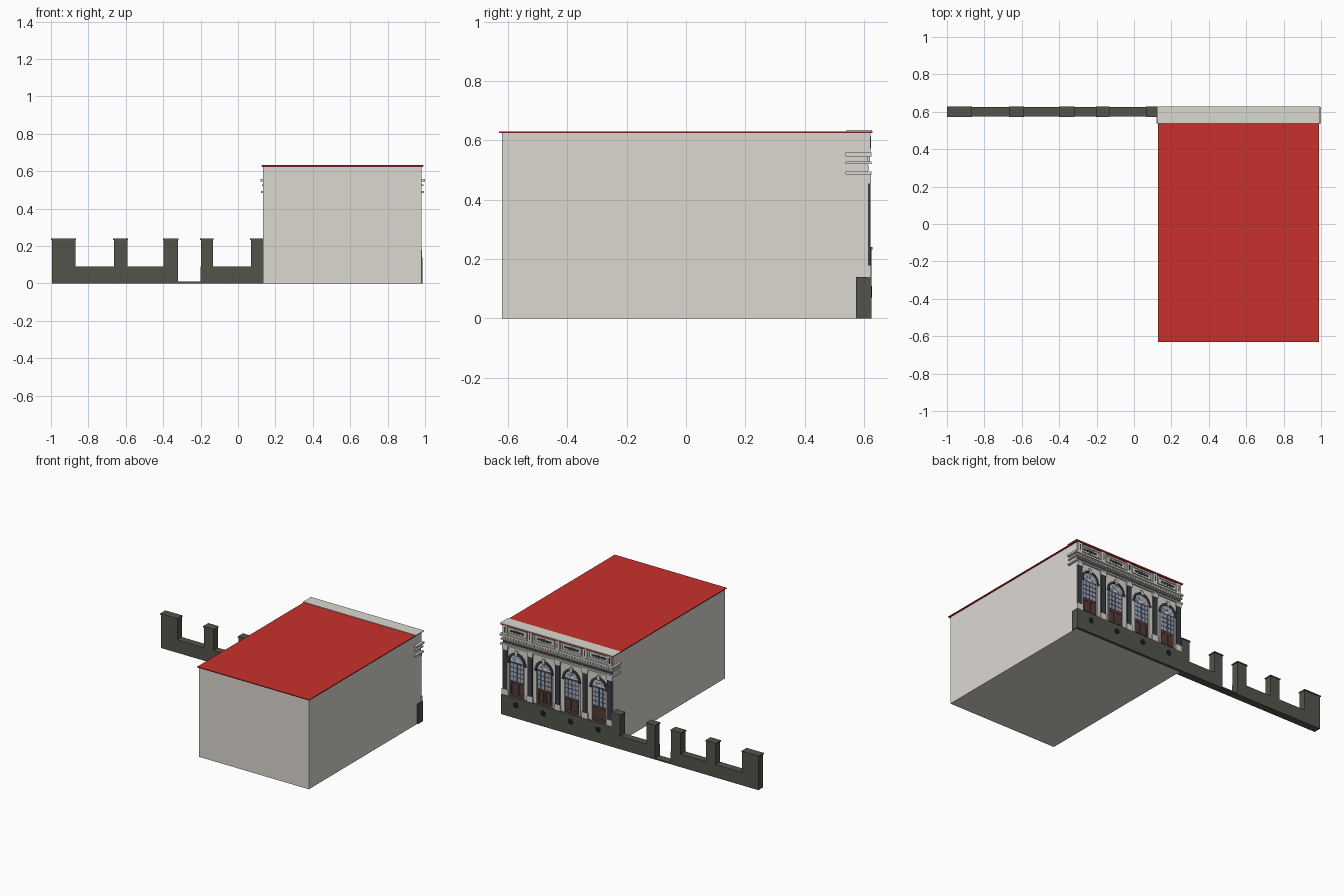
import bpy, bmesh
from math import sin, cos, pi

if "Cube" in bpy.data.objects:
    bpy.data.objects.remove(bpy.data.objects["Cube"])


def material(name, r, g, b):
    m = bpy.data.materials.new(name)
    m.diffuse_color = (r, g, b, 1)
    m.use_nodes = True
    m.node_tree.nodes["Principled BSDF"].inputs["Base Color"].default_value = m.diffuse_color
    return m


STONE = material("pale_plaster", 0.72, 0.69, 0.64)
DARK = material("dark_stone", 0.085, 0.09, 0.07)
RED = material("red_roof", 0.58, 0.03, 0.025)
SLATE = material("slate_column", 0.04, 0.05, 0.06)
WOOD = material("brown_wood", 0.09, 0.045, 0.04)
GLASS = material("blue_glass", 0.33, 0.42, 0.6)
BLACK = material("black_void", 0.01, 0.01, 0.01)


def prisms(name, outlines, y0, y1, mat):
    """One object made of x-z outlines, each extruded from y0 to y1."""
    bm = bmesh.new()
    for pts in outlines:
        face = bm.faces.new([bm.verts.new((x, y0, z)) for x, z in pts])
        ext = bmesh.ops.extrude_face_region(bm, geom=[face], use_keep_orig=True)
        verts = [e for e in ext["geom"] if isinstance(e, bmesh.types.BMVert)]
        bmesh.ops.translate(bm, vec=(0, y1 - y0, 0), verts=verts)
    bmesh.ops.recalc_face_normals(bm, faces=bm.faces)
    mesh = bpy.data.meshes.new(name)
    bm.to_mesh(mesh)
    bm.free()
    mesh.materials.append(mat)
    ob = bpy.data.objects.new(name, mesh)
    bpy.context.collection.objects.link(ob)
    return ob


def rect(x0, x1, z0, z1):
    return [(x0, z0), (x1, z0), (x1, z1), (x0, z1)]


def box(name, x0, x1, y0, y1, z0, z1, mat):
    return prisms(name, [rect(x0, x1, z0, z1)], y0, y1, mat)


def arc(cx, cz, r, a0=0.0, a1=pi, n=16):
    return [(cx + r * cos(a0 + (a1 - a0) * i / n),
             cz + r * sin(a0 + (a1 - a0) * i / n)) for i in range(n + 1)]


def ellipse(cx, cz, rx, rz, n=12):
    return [(cx + rx * cos(2 * pi * i / n), cz + rz * sin(2 * pi * i / n)) for i in range(n)]


def frame(x0, x1, z0, z1, t):
    return [rect(x0, x1, z0, z0 + t), rect(x0, x1, z1 - t, z1),
            rect(x0, x0 + t, z0 + t, z1 - t), rect(x1 - t, x1, z0 + t, z1 - t)]


# Main block, roof and parapet cap
X0, X1, BASE, SPRING = 0.135, 0.98, 0.14, 0.38
PITCH = (X1 - X0) / 4
box("building_body", X0, X1, -0.62, 0.604, 0, 0.624, STONE)
box("roof", 0.127, 0.99, -0.63, 0.628, 0.624, 0.63, RED)
box("parapet_cap", 0.123, 0.995, 0.54, 0.627, 0.63, 0.634, STONE)

# Plinth with round vents
box("facade_plinth", X0, 0.986, 0.572, 0.625, 0, BASE, DARK)
centres = [X0 + PITCH * (i + 0.5) for i in range(4)]
prisms("plinth_vents", [ellipse(c, 0.09, 0.02, 0.02, 20) for c in centres], 0.62, 0.626, BLACK)

# Bays: wall with arched opening, door, glazing and arch mouldings
for i, c in enumerate(centres, 1):
    a, b, r, h = c - PITCH / 2, c + PITCH / 2, 0.055, PITCH / 2
    wall = [(a, BASE), (c - r, BASE)] + arc(c, SPRING, r, pi, 0) + \
           [(c + r, BASE), (b, BASE), (b, 0.625), (a, 0.625)]
    prisms(f"bay_wall_{i}", [wall], 0.604, 0.613, STONE)
    box(f"door_{i}", c - r, c + r, 0.603, 0.607, BASE, SPRING, WOOD)
    prisms(f"door_panels_{i}", [q for s in (-1, 1) for q in
           frame(c + s * 0.027 - 0.02, c + s * 0.027 + 0.02, 0.155, 0.235, 0.005)],
           0.607, 0.609, WOOD)
    panes = [rect(c + dx - 0.010, c + dx + 0.010, 0.25 + k * 0.031, 0.276 + k * 0.031)
             for dx in (-0.040, -0.0155, 0.0155, 0.040) for k in range(4)]
    prisms(f"door_panes_{i}", panes, 0.606, 0.609, GLASS)
    prisms(f"lunette_{i}", [arc(c, SPRING, r)], 0.603, 0.607, STONE)
    prisms(f"lunette_glass_{i}", [arc(c, SPRING + 0.004, 0.042, pi * k / 4 + 0.08, pi * (k + 1) / 4 - 0.08, 5)
           + arc(c, SPRING + 0.004, 0.016, pi * (k + 1) / 4 - 0.15, pi * k / 4 + 0.15, 3)
           for k in range(4)], 0.606, 0.609, GLASS)
    prisms(f"arch_moulding_{i}", [arc(c, SPRING, 0.070) + arc(c, SPRING, 0.055, pi, 0)],
           0.610, 0.619, SLATE)
    prisms(f"keystone_{i}", [[(c - 0.007, 0.43), (c + 0.007, 0.43), (c + 0.011, 0.465), (c - 0.011, 0.465)]],
           0.610, 0.622, STONE)
    prisms(f"window_jambs_{i}", [rect(c + s * 0.0625 - 0.0055, c + s * 0.0625 + 0.0055, BASE, SPRING)
           for s in (-1, 1)], 0.610, 0.617, STONE)
    prisms(f"imposts_{i}", [rect(c + s * 0.064 - 0.009, c + s * 0.064 + 0.009, SPRING - 0.012, SPRING)
           for s in (-1, 1)], 0.610, 0.620, SLATE)
    # Parapet panel and its ornament
    prisms(f"parapet_frame_{i}", frame(c - 0.078, c + 0.078, 0.568, 0.615, 0.006), 0.612, 0.619, STONE)
    prisms(f"parapet_ornament_{i}", [ellipse(c + k * 0.021, 0.5915, 0.0095, 0.012 - abs(k) * 0.002)
           for k in range(-2, 3)] + [rect(c - 0.055, c + 0.055, 0.589, 0.594)], 0.612, 0.617, SLATE)

# Columns between bays, with pedestals, capitals and parapet piers
cols = [min(max(X0 + PITCH * i, X0 + 0.02), X1 - 0.02) for i in range(5)]
for name, w, z0, z1, y1, mat in [
        ("column_pedestals", 0.024, BASE, 0.18, 0.623, STONE),
        ("column_shafts", 0.018, 0.18, 0.455, 0.621, SLATE),
        ("column_capitals", 0.022, 0.455, 0.484, 0.623, STONE),
        ("parapet_piers", 0.018, 0.558, 0.624, 0.622, STONE)]:
    prisms(name, [rect(c - w, c + w, z0, z1) for c in cols], 0.61, y1, mat)
prisms("pier_insets", [rect(c - 0.004, c + 0.004, 0.572, 0.612) for c in cols], 0.62, 0.6235, SLATE)

# Cornice ledges and dentils
for i, (z0, z1, o) in enumerate([(0.484, 0.494, 0), (0.520, 0.528, 0.003), (0.545, 0.558, -0.004)], 1):
    box(f"cornice_ledge_{i}", 0.124 + o, 0.995 - o, 0.538, 0.625, z0, z1, STONE)
prisms("dentils", [rect(X0 + 0.006 + k * 0.0205, X0 + 0.016 + k * 0.0205, 0.528, 0.545) for k in range(41)],
       0.612, 0.620, STONE)
box("frieze_band", X0, X1, 0.612, 0.6145, 0.499, 0.515, SLATE)

# Boundary wall with capped posts and a gateway
FY0, FY1 = 0.574, 0.625
prisms("boundary_wall", [rect(-0.995, -0.32, 0, 0.09), rect(-0.2, X0, 0, 0.09)], FY0, FY1, DARK)
box("gate_threshold", -0.32, -0.2, FY0, FY1, 0, 0.01, DARK)
posts = [(-0.995, -0.87), (-0.664, -0.592), (-0.397, -0.322), (-0.199, -0.134), (0.07, 0.135)]
prisms("wall_posts", [rect(a, b, 0.09, 0.232) for a, b in posts], FY0, FY1, DARK)
prisms("post_caps", [rect(a - 0.005, b + 0.003, 0.232, 0.24) for a, b in posts], FY0 - 0.003, FY1 + 0.003, DARK)
